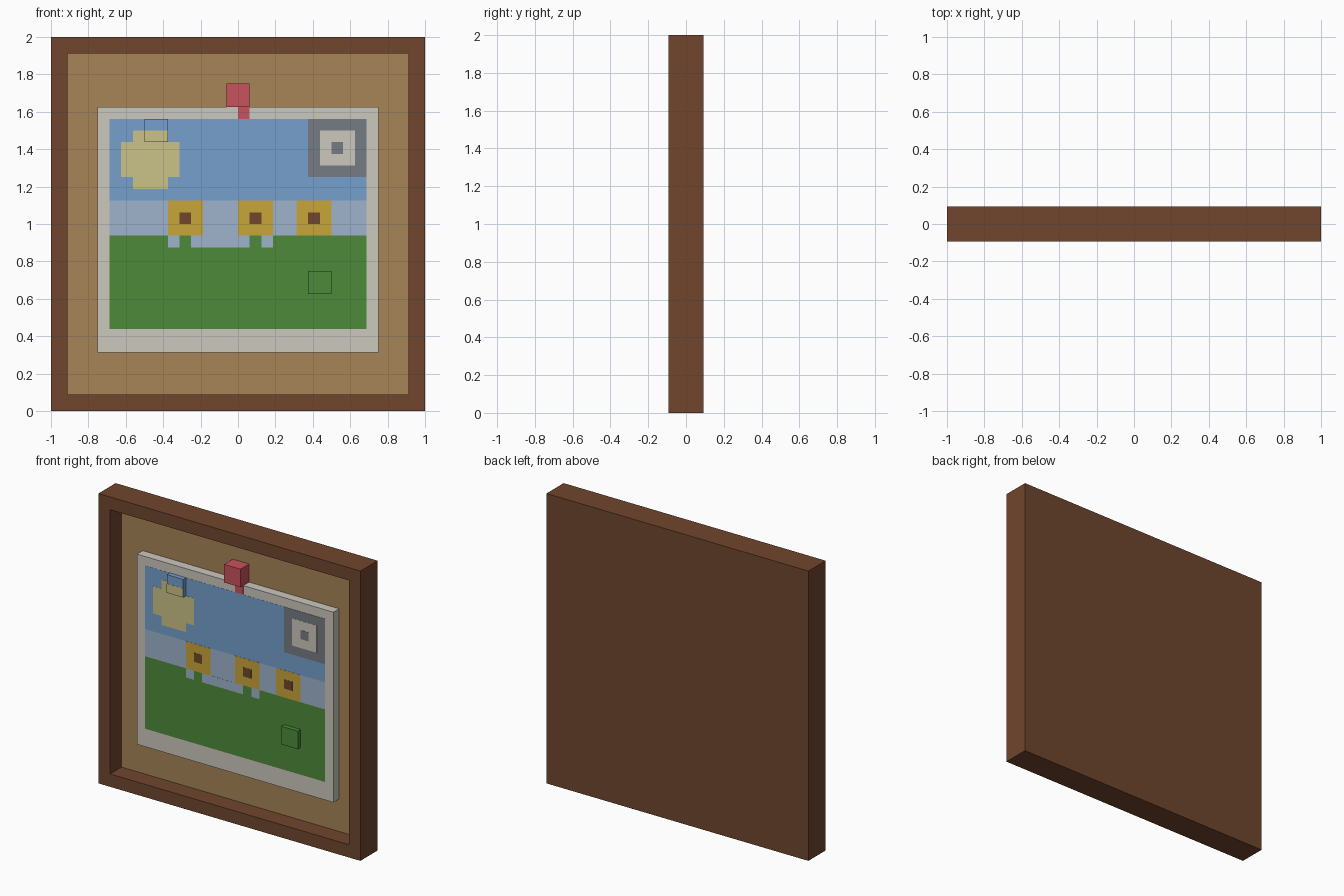
import bpy
import bmesh
from mathutils import Matrix, Vector

default = bpy.data.objects.get("Cube")
if default:
    bpy.data.objects.remove(default, do_unlink=True)


def linear(c):
    return c / 12.92 if c <= 0.04045 else ((c + 0.055) / 1.055) ** 2.4


def material(name, code):
    rgb = [linear(v / 255) for v in bytes.fromhex(code)] + [1]
    mat = bpy.data.materials.new(name)
    mat.use_nodes = True
    mat.diffuse_color = rgb
    bsdf = mat.node_tree.nodes["Principled BSDF"]
    bsdf.inputs["Base Color"].default_value = rgb
    bsdf.inputs["Roughness"].default_value = 0.9
    return mat


wood = material("dark_wood", "70462d")
cork = material("cork", "a78457")
paper = material("paper", "cbc8bd")
sky = material("sky_blue", "76a0cd")
haze = material("pale_blue", "9fb4cc")
grass = material("grass_green", "4e8a3a")
petal = material("petal_yellow", "c9a63a")
sun = material("pale_yellow", "cbc288")
grey = material("grey", "767c84")
red = material("pin_red", "c9525c")

U = 1 / 16            # one picture pixel
DEPTH = 1.5 * U       # half the frame depth
BOARD_Y = 0.5 * U
PAPER_Y = -0.5 * U
BUMP_Y = -U
LAYER = 0.001         # thickness of one paint layer


def finish(name, bm, *mats):
    mesh = bpy.data.meshes.new(name)
    bm.to_mesh(mesh)
    bm.free()
    for mat in mats:
        mesh.materials.append(mat)
    obj = bpy.data.objects.new(name, mesh)
    bpy.context.collection.objects.link(obj)
    return obj


def add_box(bm, x0, x1, y0, y1, z0, z1):
    centre = Vector((x0 + x1, y0 + y1, z0 + z1)) / 2
    size = Matrix.Diagonal((x1 - x0, y1 - y0, z1 - z0, 1))
    bmesh.ops.create_cube(bm, size=1, matrix=Matrix.Translation(centre) @ size)


def box(name, mat, x0, x1, y0, y1, z0, z1):
    bm = bmesh.new()
    add_box(bm, x0 * U, x1 * U, y0, y1, z0 * U, z1 * U)
    return finish(name, bm, mat)


def paint(name, mat, level, *rects, base=PAPER_Y):
    """Thin plates; each rect is x0, x1, z0, z1 in pixels."""
    bm = bmesh.new()
    for x0, x1, z0, z1 in rects:
        add_box(bm, x0 * U, x1 * U, base - level * LAYER, base, z0 * U, z1 * U)
    return finish(name, bm, mat)


# Frame: a slab whose front is inset and pushed back to form the cork board
bm = bmesh.new()
add_box(bm, -1, 1, -DEPTH, DEPTH, 0, 2)
front = min(bm.faces, key=lambda f: f.calc_center_median().y)
bmesh.ops.inset_region(bm, faces=[front], thickness=2 * U)
bmesh.ops.inset_region(bm, faces=[front], thickness=0)
for v in front.verts:
    v.co.y = BOARD_Y
front.material_index = 1
bmesh.ops.recalc_face_normals(bm, faces=bm.faces)
finish("frame", bm, wood, cork)

# Sheet of paper and the pin holding it
box("paper_sheet", paper, -12, 12, PAPER_Y, BOARD_Y, 5, 26)
box("pin_head", red, -1, 1, BUMP_Y, BOARD_Y, 26, 28)
paint("pin_needle", red, 2, (0, 1, 25, 26))

# Background bands
paint("sky", sky, 1, (-11, 11, 18, 25))
paint("haze", haze, 1, (-11, 11, 15, 18))
paint("grass", grass, 1, (-11, 11, 7, 15))
paint("haze_notches", haze, 2, (-6, -5, 14, 15), (-4, 1, 14, 15), (2, 3, 14, 15))

# Sun and grey window
paint("sun", sun, 2, (-10, -5, 20, 23), (-9, -6, 23, 24), (-9, -6, 19, 20))
paint("window_frame", grey, 2, (6, 11, 20, 25))
paint("window_pane", paper, 3, (7, 10, 21, 24))
paint("window_centre", grey, 4, (8, 9, 22, 23))

# Row of flowers
for i, x in enumerate((-6, 0, 5)):
    paint(f"flower_{i + 1}", petal, 2, (x, x + 3, 15, 18))
    paint(f"flower_heart_{i + 1}", wood, 3, (x + 1, x + 2, 16, 17))

# Raised blocks on the picture
box("sky_block", sky, -8, -6, BUMP_Y, PAPER_Y, 23, 25)
paint("sky_block_sun", sun, 1, (-8, -6, 23, 24), base=BUMP_Y)
box("grass_block", grass, 6, 8, BUMP_Y, PAPER_Y, 10, 12)
